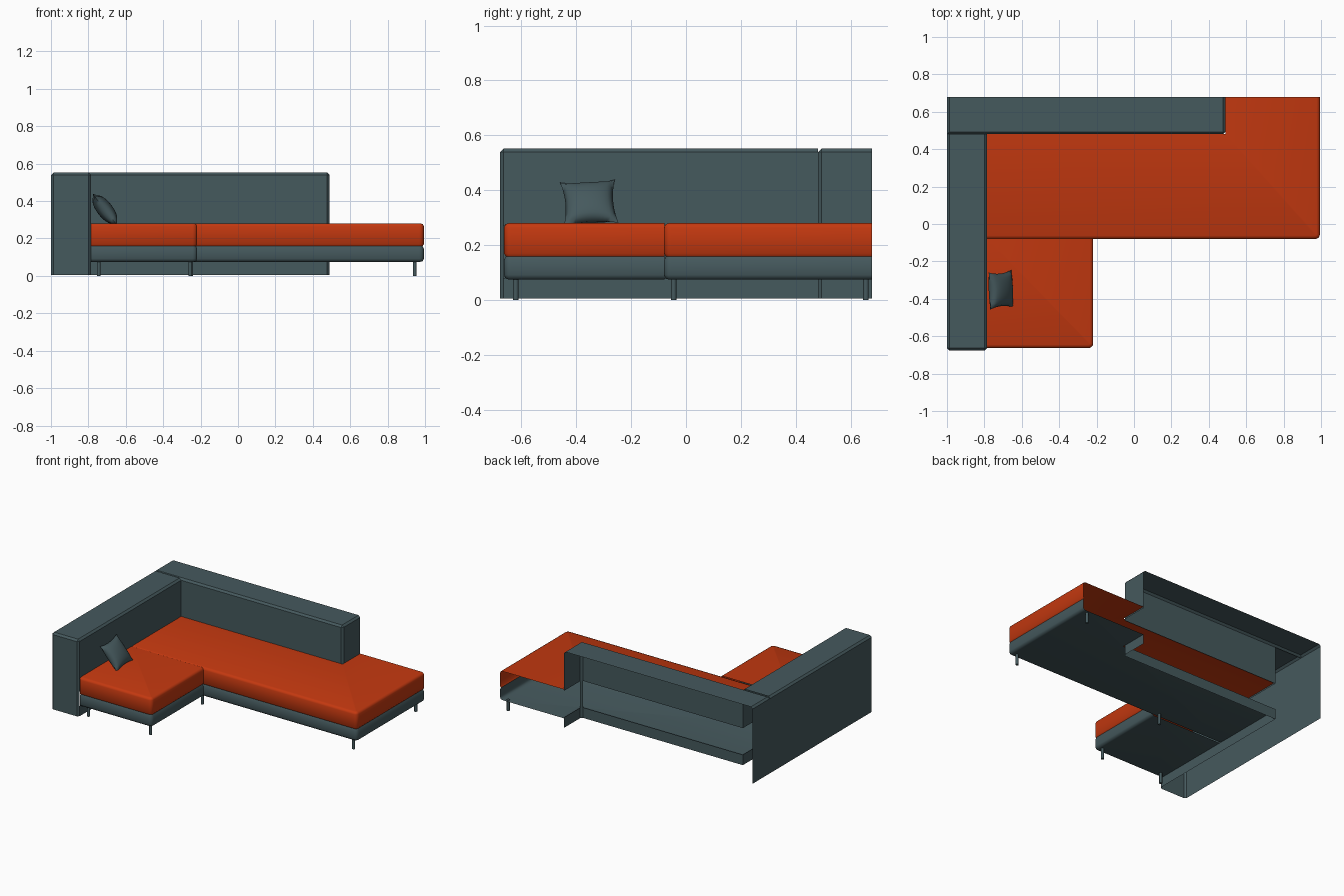
import bpy, bmesh, math
from mathutils import Vector, Matrix

if "Cube" in bpy.data.objects:
    bpy.data.objects.remove(bpy.data.objects["Cube"])


def material(name, rgb):
    m = bpy.data.materials.new(name)
    m.diffuse_color = (*rgb, 1)
    m.use_nodes = True
    m.node_tree.nodes["Principled BSDF"].inputs["Base Color"].default_value = m.diffuse_color
    return m


GREY = material("slate_fabric", (0.06, 0.10, 0.11))
ORANGE = material("orange_fabric", (0.55, 0.04, 0.005))


def finish(bm, name, mat, angle=30):
    me = bpy.data.meshes.new(name)
    bm.to_mesh(me)
    bm.free()
    me.materials.append(mat)
    ob = bpy.data.objects.new(name, me)
    bpy.context.collection.objects.link(ob)
    bpy.ops.object.select_all(action='DESELECT')
    ob.select_set(True)
    bpy.context.view_layer.objects.active = ob
    bpy.ops.object.shade_smooth_by_angle(angle=math.radians(angle))
    return ob


def cut(bm, co, no):
    bmesh.ops.bisect_plane(bm, geom=bm.verts[:] + bm.edges[:] + bm.faces[:],
                           plane_co=co, plane_no=no)


def remove(bm, rule):
    bmesh.ops.delete(bm, geom=[f for f in bm.faces if rule(f)], context='FACES')


def shell(name, lo, hi, open_dirs, inner, split_x=None):
    """Open box with chamfered edges; inner walls have a slot where the seat passes."""
    lo, hi = Vector(lo), Vector(hi)
    bm = bmesh.new()
    bmesh.ops.create_cube(bm, size=1)
    for v in bm.verts:
        v.co = Vector([(lo[i] + hi[i]) / 2 + v.co[i] * (hi[i] - lo[i]) for i in range(3)])
    bm.normal_update()
    remove(bm, lambda f: any(f.normal.dot(Vector(d)) > 0.9 for d in open_dirs))
    edges = [e for e in bm.edges if e.is_manifold
             and not (split_x and all(v.co.x < -0.99 and v.co.y < 0.5 for v in e.verts))]
    bmesh.ops.bevel(bm, geom=edges, offset=0.013, segments=1, affect='EDGES')
    for z in (0.08, 0.27):
        cut(bm, (0, 0, z), (0, 0, 1))
    if split_x:
        cut(bm, (split_x, 0, 0), (1, 0, 0))
    bm.normal_update()
    inn = [Vector(d) for d in inner]

    def slot(f):
        c = f.calc_center_median()
        facing = any(f.normal.dot(d) > 0.9 for d in inn)
        behind = split_x and c.x < split_x and f.normal.y < -0.9
        return behind or (facing and 0.08 < c.z < 0.27)
    remove(bm, slot)
    finish(bm, name, GREY, 20)


# Side backrest and rear backrest, hollow and open underneath and behind
shell("side_backrest", (-1, -0.677, 0.006), (-0.785, 0.48, 0.552),
      [(0, 0, -1), (0, 1, 0)], [(1, 0, 0)])
shell("rear_backrest", (-1, 0.48, 0.006), (0.49, 0.678, 0.552),
      [(0, 0, -1), (0, 1, 0)], [(1, 0, 0), (0, -1, 0)], -0.785)


def seat_layer(name, mat, x0, y0, x1, y1, profile, cap_row, tail):
    """Front and right wall swept from a profile, closed by one flat cap."""
    bm = bmesh.new()
    rows = []
    r = 0.025
    for inset, z in profile:
        pts = [(x0, y0 + inset)]
        for i in range(5):
            a = -math.pi / 2 + i * math.pi / 8
            pts.append((x1 - r + (r - inset) * math.cos(a),
                        y0 + r + (r - inset) * math.sin(a)))
        pts.append((x1 - inset, y1))
        rows.append([bm.verts.new((x, y, z)) for x, y in pts])
    for a, b in zip(rows, rows[1:]):
        for i in range(len(a) - 1):
            bm.faces.new((a[i], a[i + 1], b[i + 1], b[i]))
    z = profile[cap_row][1]
    loop = rows[cap_row] + [bm.verts.new((x, y, z)) for x, y in tail]
    bm.faces.new(loop if cap_row else loop[::-1])
    finish(bm, name, mat, 50)


base_profile = [(0.02, 0.075), (0.006, 0.079), (0, 0.092), (0, 0.145), (0.007, 0.16)]
cushion_profile = [(0.007, 0.16), (0, 0.17), (0, 0.264), (0.005, 0.276), (0.018, 0.281)]
seats = {
    "long_seat": (-0.785, -0.08, 0.994, 0.678, [(0.49, 0.678), (0.49, 0.48), (-0.785, 0.48)]),
    "short_seat": (-0.785, -0.663, -0.218, -0.078, [(-0.785, -0.078)]),
}
for name, (x0, y0, x1, y1, tail) in seats.items():
    seat_layer(name + "_base", GREY, x0, y0, x1, y1, base_profile, 0, tail)
    seat_layer(name + "_cushion", ORANGE, x0, y0, x1, y1, cushion_profile, 4, tail)

# Thin round legs
for i, (x, y) in enumerate([(-0.745, -0.62), (-0.255, -0.62), (-0.25, -0.045),
                            (0.945, -0.045), (0.945, 0.655)]):
    bm = bmesh.new()
    bmesh.ops.create_cone(bm, cap_ends=True, segments=16, radius1=0.01, radius2=0.01,
                          depth=0.08, matrix=Matrix.Translation((x, y, 0.04)))
    finish(bm, "leg_%d" % (i + 1), GREY)

# Throw pillow leaning against the side backrest
N = 14
bm = bmesh.new()
for side in (1, -1):
    grid = []
    for i in range(N + 1):
        row = []
        for j in range(N + 1):
            u, v = 2 * i / N - 1, 2 * j / N - 1
            bulge = ((1 - u * u) * (1 - v * v)) ** 0.5
            row.append(bm.verts.new((side * 0.042 * bulge,
                                     0.1 * u * (1 - 0.13 * (1 - v * v) * u * u),
                                     0.1 * v * (1 - 0.13 * (1 - u * u) * v * v))))
        grid.append(row)
    for i in range(N):
        for j in range(N):
            q = [grid[i][j], grid[i + 1][j], grid[i + 1][j + 1], grid[i][j + 1]]
            bm.faces.new(q if side > 0 else q[::-1])
bmesh.ops.remove_doubles(bm, verts=bm.verts[:], dist=0.0005)
bm.transform(Matrix.Translation((-0.712, -0.352, 0.355))
             @ Matrix.Rotation(math.radians(-38), 4, 'Y')
             @ Matrix.Rotation(math.radians(4), 4, 'X'))
finish(bm, "throw_pillow", GREY, 60)
